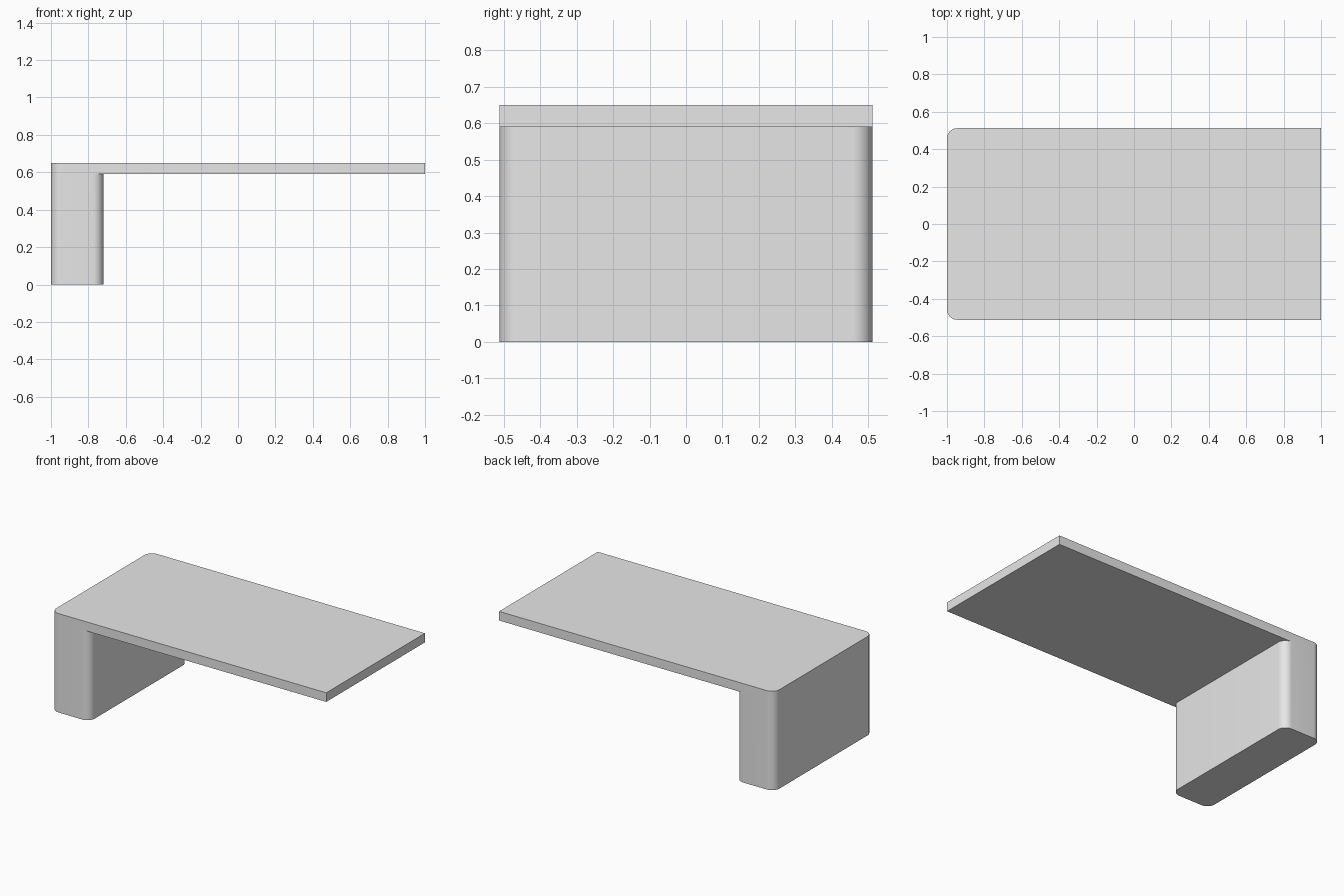
import bpy, bmesh
from math import cos, sin, radians

cube = bpy.data.objects.get("Cube")
if cube:
    bpy.data.objects.remove(cube, do_unlink=True)

LEFT, LEG, RIGHT = -1.0, -0.72, 1.0     # leg spans LEFT..LEG, slab LEFT..RIGHT
HALF, R, STEPS = 0.512, 0.055, 12       # half depth, corner radius, arc steps
UNDER, TOP = 0.59, 0.65                 # slab underside and top

grey = bpy.data.materials.new("light grey")
grey.use_nodes = True
grey.diffuse_color = (0.8, 0.8, 0.8, 1)
grey.node_tree.nodes["Principled BSDF"].inputs["Base Color"].default_value = (0.8, 0.8, 0.8, 1)


def arc(cx, cy, start):
    """Quarter circle, counterclockwise from the start angle."""
    angles = [radians(start + 90 * i / STEPS) for i in range(STEPS + 1)]
    return [(cx + R * cos(a), cy + R * sin(a)) for a in angles]


# Outline pieces, counterclockwise from above
y = HALF - R
outer = arc(LEFT + R, y, 90) + arc(LEFT + R, -y, 180)
inner = arc(LEG - R, -y, 270) + arc(LEG - R, y, 0)
ends = [(RIGHT, -HALF), (RIGHT, HALF)]

bm = bmesh.new()


def ring(points, z):
    return [bm.verts.new((px, py, z)) for px, py in points]


def wall(low, high):
    for i in range(len(low) - 1):
        bm.faces.new((low[i], low[i + 1], high[i + 1], high[i]))


outer_low, inner_low = ring(outer, 0), ring(inner, 0)
outer_mid, inner_mid, ends_mid = ring(outer, UNDER), ring(inner, UNDER), ring(ends, UNDER)
outer_top, ends_top = ring(outer, TOP), ring(ends, TOP)

# Leg with four rounded upright corners
leg_low, leg_mid = outer_low + inner_low, outer_mid + inner_mid
wall(leg_low + leg_low[:1], leg_mid + leg_mid[:1])
bm.faces.new(leg_low[::-1])

# Slab rim, underside around the leg, and top
wall(outer_mid, outer_top)
wall(ends_mid, ends_top)
bm.faces.new((outer_mid[-1], inner_mid[0], ends_mid[0], ends_top[0], outer_top[-1]))
bm.faces.new((ends_mid[1], inner_mid[-1], outer_mid[0], outer_top[0], ends_top[1]))
bm.faces.new(inner_mid + ends_mid[::-1])
bm.faces.new(outer_top + ends_top)
bmesh.ops.recalc_face_normals(bm, faces=bm.faces)

mesh = bpy.data.meshes.new("cantilever_table")
bm.to_mesh(mesh)
bm.free()
mesh.materials.append(grey)
table = bpy.data.objects.new("cantilever_table", mesh)
bpy.context.collection.objects.link(table)

# Smooth corners, crisp edges
bpy.ops.object.select_all(action="DESELECT")
table.select_set(True)
bpy.context.view_layer.objects.active = table
bpy.ops.object.shade_smooth_by_angle(angle=radians(30))
